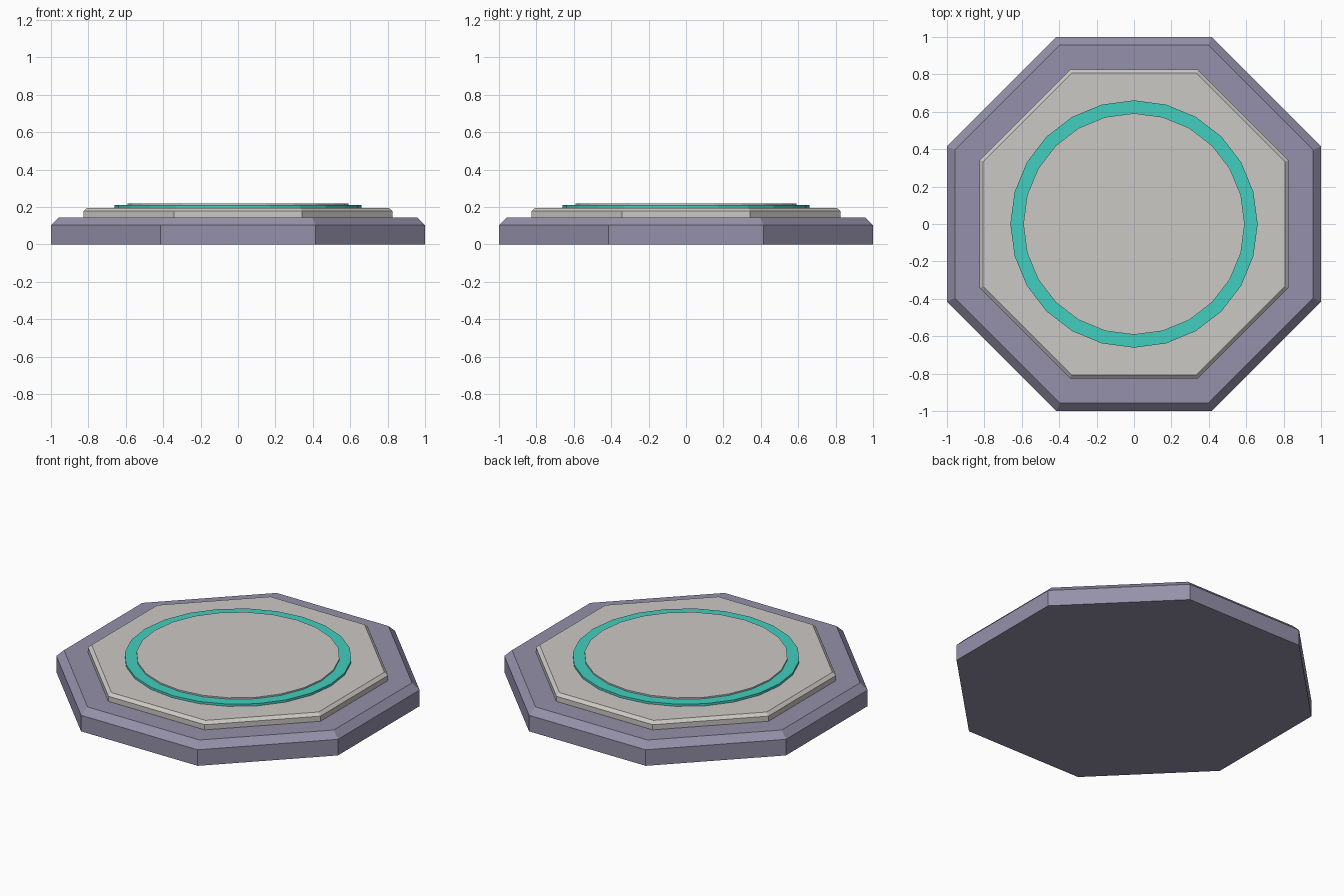
import bpy
import bmesh
from math import cos, sin, pi

cube = bpy.data.objects.get("Cube")
if cube:
    bpy.data.objects.remove(cube, do_unlink=True)


def material(name, color):
    mat = bpy.data.materials.new(name)
    mat.use_nodes = True
    mat.diffuse_color = (*color, 1)
    bsdf = next(n for n in mat.node_tree.nodes if n.type == "BSDF_PRINCIPLED")
    bsdf.inputs["Base Color"].default_value = (*color, 1)
    return mat


def tier(name, sides, profile, turn, mat):
    """Closed flat-shaded prism through (radius, height) rings."""
    bm = bmesh.new()
    angles = [turn + 2 * pi * i / sides for i in range(sides)]
    rings = [[bm.verts.new((r * cos(a), r * sin(a), z)) for a in angles]
             for r, z in profile]
    for low, high in zip(rings, rings[1:]):
        for i in range(sides):
            j = (i + 1) % sides
            bm.faces.new((low[i], low[j], high[j], high[i]))
    bm.faces.new(rings[0][::-1])
    bm.faces.new(rings[-1])
    mesh = bpy.data.meshes.new(name)
    bm.to_mesh(mesh)
    bm.free()
    mesh.materials.append(mat)
    obj = bpy.data.objects.new(name, mesh)
    bpy.context.collection.objects.link(obj)
    return obj


def octagon(name, profile, mat):
    """Octagonal tier given by its flat-to-centre distances."""
    corner = 1 / cos(pi / 8)
    return tier(name, 8, [(d * corner, z) for d, z in profile], pi / 8, mat)


purple = material("muted purple", (0.30, 0.28, 0.40))
stone = material("pale stone", (0.60, 0.58, 0.55))
teal = material("bright teal", (0.055, 0.62, 0.52))

# Bevelled octagonal base and the step on it
octagon("base_plinth", [(1, 0), (1, 0.103), (0.958, 0.145)], purple)
octagon("upper_step", [(0.826, 0.145), (0.826, 0.178), (0.806, 0.196)], stone)

# Round teal rim with a raised centre pad
tier("glow_ring", 24, [(0.661, 0.196), (0.661, 0.210)], 0, teal)
tier("centre_pad", 24, [(0.592, 0.210), (0.592, 0.219)], 0, stone)
